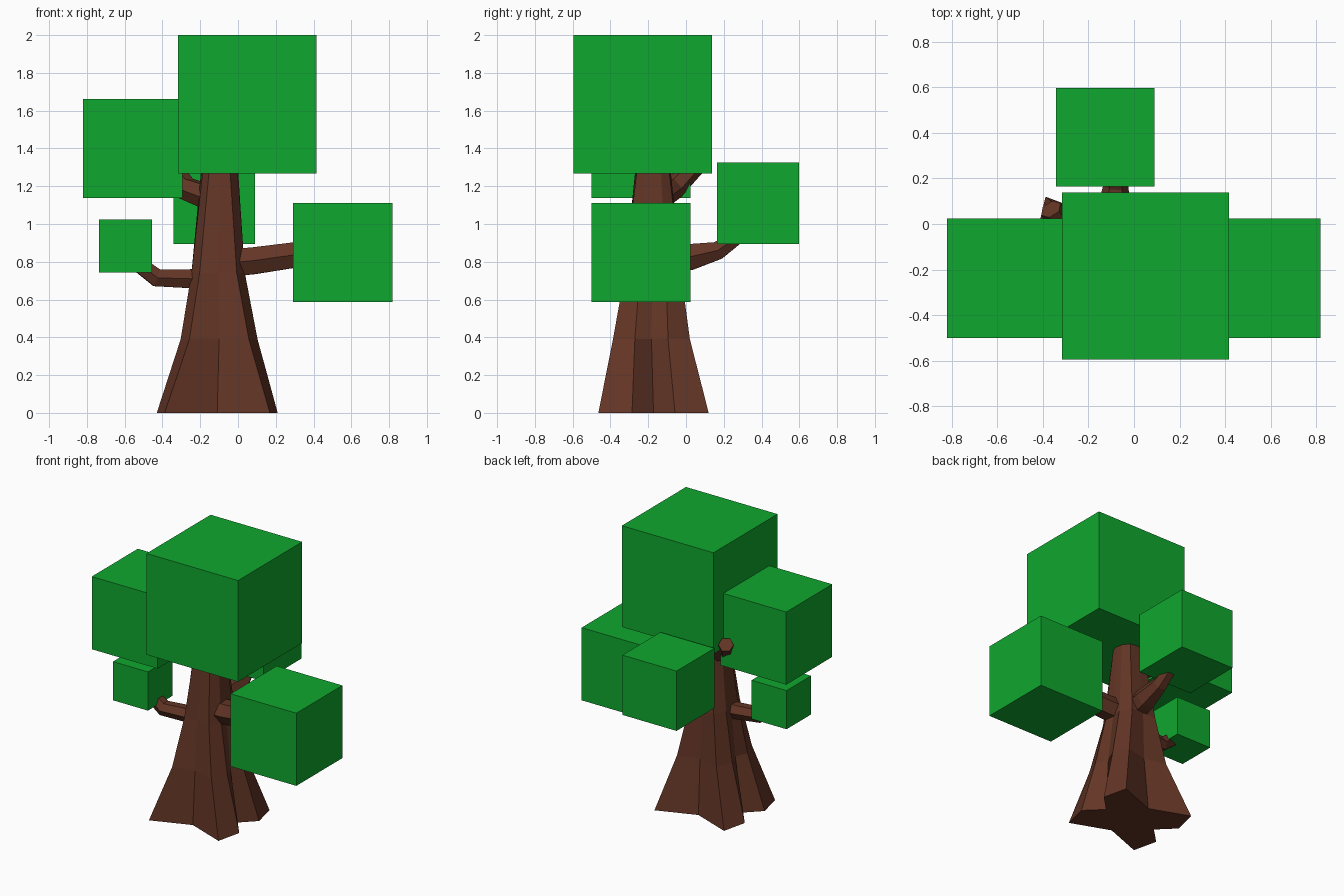
import bpy
import bmesh
from math import cos, sin, tau
from mathutils import Vector

cube = bpy.data.objects.get("Cube")
if cube:
    bpy.data.objects.remove(cube, do_unlink=True)


def material(name, colour):
    m = bpy.data.materials.new(name)
    m.use_nodes = True
    m.diffuse_color = colour
    m.node_tree.nodes["Principled BSDF"].inputs["Base Color"].default_value = colour
    return m


leaf_green = material("leaf green", (0.005, 0.39, 0.028, 1))
bark_brown = material("bark brown", (0.125, 0.036, 0.019, 1))


def finish(name, bm, mat):
    bmesh.ops.recalc_face_normals(bm, faces=bm.faces)
    mesh = bpy.data.meshes.new(name)
    bm.to_mesh(mesh)
    bm.free()
    mesh.materials.append(mat)
    obj = bpy.data.objects.new(name, mesh)
    bpy.context.collection.objects.link(obj)
    return obj


def loft(name, rings, mat):
    """Bridge equal-length rings of points and cap both ends."""
    bm = bmesh.new()
    loops = [[bm.verts.new(p) for p in ring] for ring in rings]
    n = len(loops[0])
    for a, b in zip(loops, loops[1:]):
        for i in range(n):
            j = (i + 1) % n
            bm.faces.new((a[i], a[j], b[j], b[i]))
    bm.faces.new(loops[0][::-1])
    bm.faces.new(loops[-1])
    return finish(name, bm, mat)


def leaf_block(name, centre, size):
    bm = bmesh.new()
    bmesh.ops.create_cube(bm, size=size)
    bmesh.ops.translate(bm, verts=bm.verts, vec=centre)
    finish(name, bm, leaf_green)


def branch(name, path, radii, sides=6):
    pts = [Vector(p) for p in path]
    rings = []
    for i, p in enumerate(pts):
        d = (pts[min(i + 1, len(pts) - 1)] - pts[max(i - 1, 0)]).normalized()
        u = d.cross(Vector((0, 0, 1))).normalized()
        v = u.cross(d)
        rings.append([p + radii[i] * (u * cos(tau * k / sides) + v * sin(tau * k / sides))
                      for k in range(sides)])
    loft(name, rings, bark_brown)


# Trunk: a four-rooted star at the ground blending to a round top
star = [(0.64, 0), (1, 0.39), (0.87, 1), (0, 0.64)]
rounded = [(1, 0), (0.9, 0.45), (0.55, 0.9), (0, 1)]


def trunk_ring(z, cx, cy, rx, ry, rootiness):
    q = [Vector(r).lerp(Vector(s), rootiness) for r, s in zip(rounded, star)]
    upper = q + [Vector((-p.x, p.y)) for p in q[2::-1]]
    full = upper + [Vector((p.x, -p.y)) for p in upper[-2:0:-1]]
    return [(cx + p.x * rx, cy + p.y * ry, z) for p in full]


loft("trunk", [
    trunk_ring(0, -0.11, -0.172, 0.32, 0.292, 1),
    trunk_ring(0.39, -0.1, -0.183, 0.212, 0.212, 0.6),
    trunk_ring(0.74, -0.105, -0.175, 0.152, 0.16, 0.3),
    trunk_ring(1.32, -0.097, -0.175, 0.095, 0.09, 0),
], bark_brown)

# Branches
branch("left_branch", [(-0.1, -0.19, 0.79), (0.08, -0.21, 0.805), (0.4, -0.24, 0.85)],
       [0.085, 0.082, 0.075])
branch("lower_right_branch", [(-0.12, -0.19, 0.72), (-0.26, -0.21, 0.71),
                              (-0.43, -0.235, 0.715), (-0.57, -0.24, 0.82)],
       [0.06, 0.057, 0.054, 0.045])
branch("upper_right_branch", [(-0.1, -0.18, 1.12), (-0.28, -0.07, 1.19), (-0.365, 0.065, 1.32)],
       [0.075, 0.065, 0.05])
branch("back_branch", [(-0.1, -0.15, 0.8), (-0.09, 0.02, 0.825),
                       (-0.08, 0.17, 0.86), (-0.08, 0.3, 0.95)],
       [0.085, 0.08, 0.055, 0.04])

# Foliage blocks
leaf_block("crown_leaves", (0.05, -0.228, 1.634), 0.733)
leaf_block("left_leaves", (0.555, -0.238, 0.849), 0.526)
leaf_block("upper_right_leaves", (-0.557, -0.238, 1.4), 0.526)
leaf_block("lower_right_leaves", (-0.595, -0.24, 0.884), 0.28)
leaf_block("back_leaves", (-0.126, 0.381, 1.11), 0.433)
